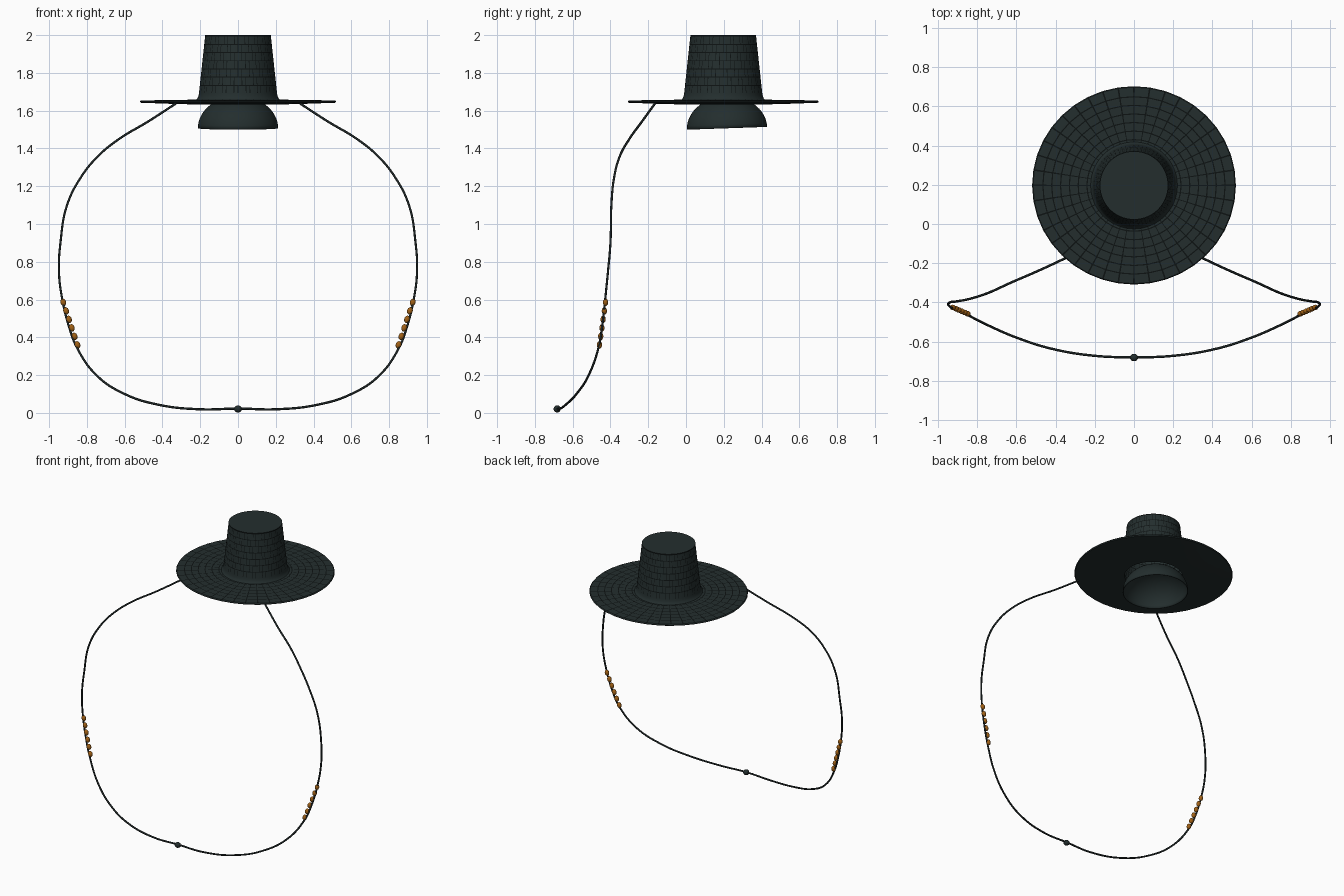
import bpy, math
from mathutils import Vector, Matrix

if "Cube" in bpy.data.objects:
    bpy.data.objects.remove(bpy.data.objects["Cube"])


def material(name, rgb):
    m = bpy.data.materials.new(name)
    m.use_nodes = True
    m.diffuse_color = (*rgb, 1)
    bsdf = m.node_tree.nodes["Principled BSDF"]
    bsdf.inputs["Base Color"].default_value = (*rgb, 1)
    bsdf.inputs["Roughness"].default_value = 0.8
    return m


BLACK = material("woven black", (0.017, 0.027, 0.027))
LINE = material("weave line black", (0.004, 0.006, 0.006))
CORD = material("cord black", (0.012, 0.018, 0.018))
AMBER = material("amber", (0.36, 0.12, 0.008))
HAT = Vector((0, 0.197, 0))


def smooth(obj, angle=35):
    bpy.ops.object.select_all(action='DESELECT')
    bpy.context.view_layer.objects.active = obj
    obj.select_set(True)
    bpy.ops.object.shade_smooth_by_angle(angle=math.radians(angle))


def lathe(name, profile, sectors, gap, is_line, caps=(), closed=False):
    """Spin (r, z) points; every sector has one wide and one narrow column."""
    step = math.tau / sectors
    angles = [a for i in range(sectors)
              for a in ((i + gap / 2) * step, (i + 1 - gap / 2) * step)]
    n = len(angles)
    verts = [(r * math.cos(a), r * math.sin(a), z) for r, z in profile for a in angles]
    faces, mats = [], []
    rows = len(profile) if closed else len(profile) - 1
    for row in range(rows):
        top = (row + 1) % len(profile)
        for c in range(n):
            d = (c + 1) % n
            faces.append((row * n + c, row * n + d, top * n + d, top * n + c))
            mats.append(int(is_line(row, c // 2, c % 2 == 1)))
    for row in caps:
        faces.append([row * n + c for c in range(n)])
        mats.append(0)
    mesh = bpy.data.meshes.new(name)
    mesh.from_pydata(verts, [], faces)
    mesh.materials.append(BLACK)
    mesh.materials.append(LINE)
    mesh.polygons.foreach_set("material_index", mats)
    obj = bpy.data.objects.new(name, mesh)
    bpy.context.collection.objects.link(obj)
    obj.location = HAT
    smooth(obj)
    return obj


# Crown: tapered wall with horizontal bands and staggered upright weave marks
crown_profile = [(0.226, 1.655), (0.215, 1.664), (0.209, 1.68)]
bands = 7
for i in range(bands):
    for t in (i + 0.06, i + 0.94):
        f = t / bands
        crown_profile.append((0.207 - 0.033 * f, 1.69 + 0.305 * f))
crown_profile.append((0.174, 2.0))


def crown_line(row, sector, narrow):
    if row < 3:
        return False
    band, between = divmod(row - 3, 2)
    return bool(between) or (narrow and (sector + band) % 3 != 0)


lathe("crown", crown_profile, 60, 0.16, crown_line, caps=[len(crown_profile) - 1])

# Brim: thin disc with ring and spoke lines on its upper face
brim_profile = [(0.19, 1.632), (0.35, 1.636), (0.515, 1.642), (0.52, 1.648), (0.515, 1.654)]
first_top = len(brim_profile) - 1
for r in (0.465, 0.42, 0.375, 0.33, 0.285, 0.24):
    for e in (0.003, -0.003):
        brim_profile.append((r + e, 1.654 + (0.52 - r) * 0.015))
brim_profile.append((0.19, 1.66))


def brim_line(row, sector, narrow):
    k = row - first_top
    if k < 0 or row >= len(brim_profile) - 1:
        return False
    return narrow or k % 2 == 1


brim = lathe("brim", brim_profile, 40, 0.1, brim_line, closed=True)
brim.scale.y = 0.973

# Skull cap: open dome hanging below the brim, tilted a little
dome = [(math.cos(t), math.sin(t)) for t in [i * math.pi / 26 for i in range(13)]]
cap_profile = [(0.213 * c, 0.17 * s) for c, s in dome]
cap = lathe("skull_cap", cap_profile, 24, 0.5, lambda *a: False, caps=[len(dome) - 1])
cap.location = (0, 0.217, 1.507)
cap.rotation_euler.x = math.radians(2)
shell = cap.modifiers.new("shell", 'SOLIDIFY')
shell.thickness = 0.005

# Chin cord: half path mirrored into one smooth tube
half = [(0.33, -0.165, 1.637), (0.48, -0.235, 1.54), (0.63, -0.30, 1.45),
        (0.74, -0.35, 1.36), (0.83, -0.38, 1.25), (0.905, -0.395, 1.10),
        (0.94, -0.40, 0.90), (0.948, -0.413, 0.75), (0.93, -0.428, 0.60),
        (0.893, -0.445, 0.45), (0.855, -0.462, 0.35), (0.75, -0.515, 0.20),
        (0.60, -0.58, 0.10), (0.42, -0.637, 0.043), (0.20, -0.673, 0.019)]
path = half + [(0, -0.68, 0.023)] + [(-x, y, z) for x, y, z in reversed(half)]
curve = bpy.data.curves.new("chin_cord", 'CURVE')
curve.dimensions = '3D'
curve.resolution_u = 8
curve.bevel_depth = 0.0062
curve.bevel_resolution = 2
curve.use_fill_caps = True
spline = curve.splines.new('BEZIER')
spline.bezier_points.add(len(path) - 1)
for point, co in zip(spline.bezier_points, path):
    point.co = co
    point.handle_left_type = point.handle_right_type = 'AUTO'
curve.materials.append(CORD)
cord = bpy.data.objects.new("chin_cord", curve)
bpy.context.collection.objects.link(cord)
bpy.ops.object.select_all(action='DESELECT')
bpy.context.view_layer.objects.active = cord
cord.select_set(True)
bpy.ops.object.convert(target='MESH')
smooth(cord, 60)


def ball(name, location, scale, mat):
    bpy.ops.mesh.primitive_uv_sphere_add(segments=16, ring_count=10, radius=1, location=location)
    obj = bpy.context.object
    obj.name = name
    obj.scale = scale
    obj.data.materials.append(mat)
    smooth(obj, 60)
    return obj


# Knot at the lowest point and a row of beads on each side
ball("cord_knot", (0, -0.682, 0.021), (0.021, 0.019, 0.019), BLACK)
top_bead, low_bead = Vector((0.925, -0.426, 0.585)), Vector((0.85, -0.458, 0.36))
for side, label in ((1, "left"), (-1, "right")):
    for i in range(6):
        p = top_bead.lerp(low_bead, i / 5)
        bead = ball(f"{label}_bead_{i + 1}", (side * p.x, p.y, p.z),
                    (0.015, 0.014, 0.02), AMBER)
        bead.rotation_euler.y = side * math.radians(15)
